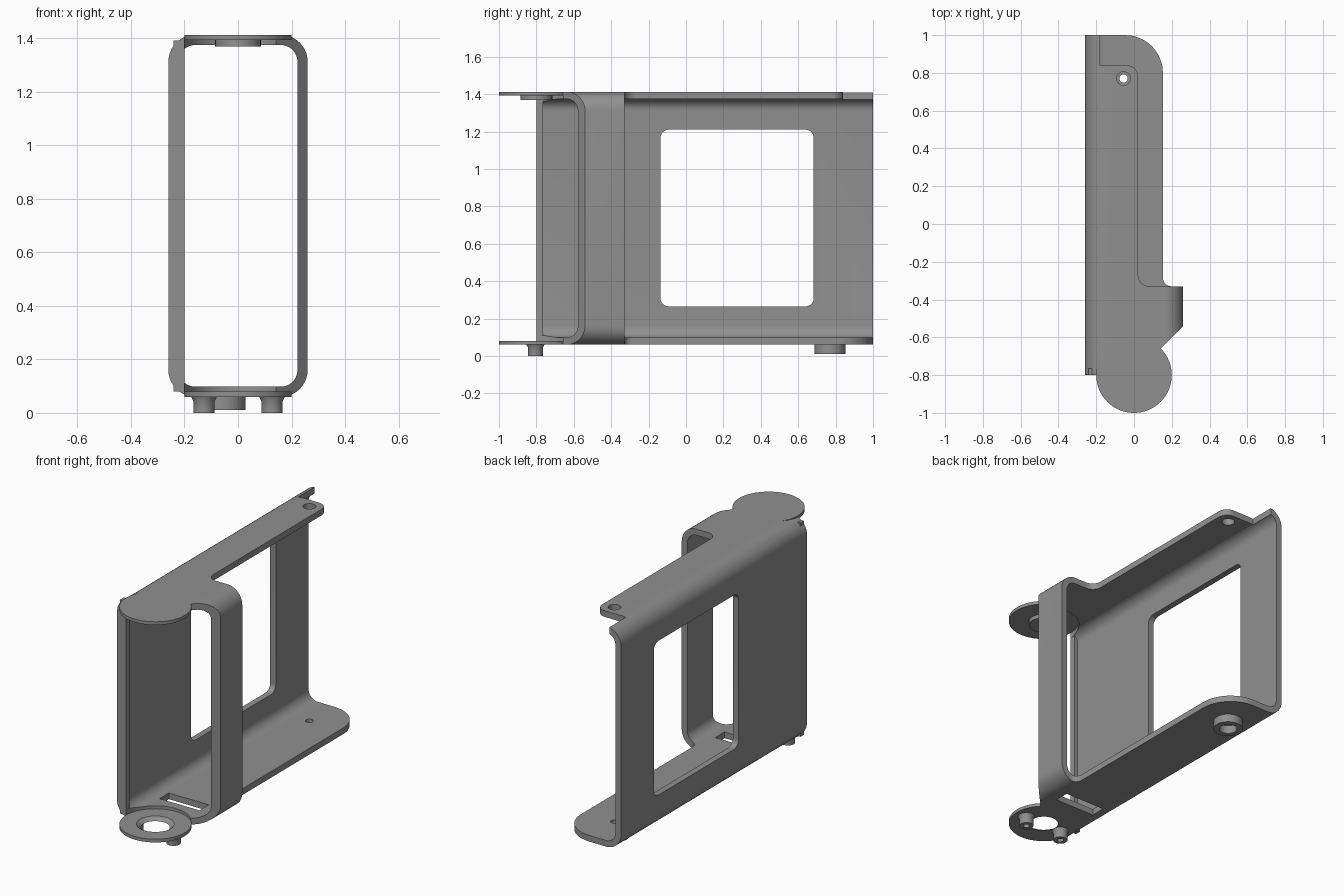
import bpy, bmesh
from math import sin, cos, tan, pi, radians
from mathutils import Vector, Matrix

if "Cube" in bpy.data.objects:
    bpy.data.objects.remove(bpy.data.objects["Cube"], do_unlink=True)

GREY = (0.28, 0.28, 0.28, 1)
grey = bpy.data.materials.new("plain_grey")
grey.use_nodes = True
grey.diffuse_color = GREY
grey.node_tree.nodes["Principled BSDF"].inputs["Base Color"].default_value = GREY


def make_object(name, bm):
    bmesh.ops.recalc_face_normals(bm, faces=bm.faces)
    mesh = bpy.data.meshes.new(name)
    bm.to_mesh(mesh)
    bm.free()
    mesh.materials.append(grey)
    ob = bpy.data.objects.new(name, mesh)
    bpy.context.collection.objects.link(ob)
    return ob


def rounded(corners, steps=10):
    """Turn (x, y, radius) corners into an outline with true fillets."""
    out = []
    for i, (x, y, r) in enumerate(corners):
        p = Vector((x, y))
        if r == 0:
            out.append(p)
            continue
        a = (Vector(corners[i - 1][:2]) - p).normalized()
        b = (Vector(corners[(i + 1) % len(corners)][:2]) - p).normalized()
        half = a.angle(b) / 2
        centre = p + (a + b).normalized() * r / sin(half)
        start = p + a * r / tan(half) - centre
        end = p + b * r / tan(half) - centre
        sweep = start.angle_signed(end)
        for k in range(steps + 1):
            t = -sweep * k / steps
            out.append(centre + Matrix.Rotation(t, 2) @ start)
    return out


def prism(name, outline, low, high, axis="z"):
    place = {"z": lambda u, v, w: (u, v, w),
             "y": lambda u, v, w: (u, w, v),
             "x": lambda u, v, w: (w, u, v)}[axis]
    bm = bmesh.new()
    face = bm.faces.new([bm.verts.new(place(p[0], p[1], low)) for p in outline])
    new = bmesh.ops.extrude_face_region(bm, geom=[face])["geom"]
    shift = Vector(place(0, 0, high - low))
    bmesh.ops.translate(bm, vec=shift, verts=[g for g in new if isinstance(g, bmesh.types.BMVert)])
    return make_object(name, bm)


def rect(x0, x1, y0, y1, r=0):
    return rounded([(x0, y0, r), (x1, y0, r), (x1, y1, r), (x0, y1, r)])


def lathe(name, profile, x, y, closed=False, steps=64):
    bm = bmesh.new()
    vs = [bm.verts.new((r, 0, z)) for r, z in profile]
    es = [bm.edges.new(pair) for pair in zip(vs, vs[1:])]
    if closed:
        es.append(bm.edges.new((vs[-1], vs[0])))
    bmesh.ops.spin(bm, geom=vs + es, axis=(0, 0, 1), cent=(0, 0, 0),
                   angle=2 * pi, steps=steps)
    bmesh.ops.remove_doubles(bm, verts=bm.verts, dist=1e-5)
    bmesh.ops.translate(bm, vec=(x, y, 0), verts=bm.verts)
    return make_object(name, bm)


def combine(target, tool, operation):
    mod = target.modifiers.new("combine", "BOOLEAN")
    mod.operation, mod.solver, mod.object = operation, "EXACT", tool
    bpy.context.view_layer.objects.active = target
    bpy.ops.object.modifier_apply(modifier=mod.name)
    bpy.data.objects.remove(tool, do_unlink=True)


def circle(x, y, r, n=32):
    return [(x + r * cos(2 * pi * i / n), y + r * sin(2 * pi * i / n)) for i in range(n)]


LOW, HIGH, THICK = 0.06, 1.412, 0.038
DISC_Y, DISC_R = -0.8, 0.2
PIN_X, PIN_Y = -0.055, 0.77

# Bent sheet: rounded tube running front to back
frame = prism("bracket_frame", rect(-0.26, 0.26, LOW, HIGH, 0.1), -1.1, 1.1, "y")
hollow = rect(-0.26 + THICK, 0.26 - THICK, LOW + THICK, HIGH - THICK, 0.062)
combine(frame, prism("hollow", hollow, -1.2, 1.2, "y"), "DIFFERENCE")

# Plan outline, leaving room for the round end discs
plan = [(-0.3, DISC_Y)]
plan += [(DISC_R * cos(radians(a)), DISC_Y + DISC_R * sin(radians(a)))
         for a in [180 - 135 * i / 24 for i in range(25)]]
plan += rounded([(0.3, -0.5, 0), (0.3, -0.33, 0), (0.153, -0.33, 0.045),
                 (0.153, 1, 0.2), (-0.3, 1, 0)])
combine(frame, prism("plan", plan, -0.2, 1.7), "INTERSECT")

# Narrower top flange with a stepped rear corner
trim = rounded([(0.4, -0.33, 0), (0.022, -0.33, 0.06), (0.022, 0.84, 0.06),
                (-0.18, 0.84, 0), (-0.18, 1.1, 0), (0.4, 1.1, 0)])
combine(frame, prism("top_trim", trim, 1.2, 1.6), "DIFFERENCE")

# Stiffening lip on the front edge of the wall
combine(frame, prism("lip", rect(-0.24, -0.2, DISC_Y, -0.765), 0.08, 1.39), "UNION")

# Openings: wall window, floor slot, pin holes
for tool in (prism("window", rect(-0.137, 0.683, 0.265, 1.21, 0.045), -0.4, -0.1, "x"),
             prism("slot", rect(-0.15, 0.12, -0.545, -0.455), 0, 0.3),
             prism("top_hole", circle(PIN_X, PIN_Y, 0.036), 1.2, 1.6),
             prism("floor_hole", circle(PIN_X, PIN_Y, 0.022), 0, 0.3)):
    combine(frame, tool, "DIFFERENCE")

# Round ends, bosses and pegs
parts = [frame]
parts.append(lathe("top_disc", [(0, HIGH), (DISC_R, HIGH), (DISC_R, 1.392), (0.085, 1.392),
                                (0.085, 1.368), (0, 1.368)], 0, DISC_Y))
parts.append(lathe("bottom_disc", [(0.08, LOW), (DISC_R, LOW), (DISC_R, 0.08), (0.105, 0.08)],
                   0, DISC_Y, closed=True))
parts.append(lathe("rear_boss", [(0.05, 0.01), (0.083, 0.01), (0.083, LOW), (0.05, LOW)],
                   PIN_X, PIN_Y, closed=True))
for side, x in (("right", -0.127), ("left", 0.127)):
    parts.append(lathe(side + "_peg", [(0, 0.02), (0.018, 0.02), (0.018, 0), (0.04, 0),
                                       (0.04, 0.045), (0.048, LOW), (0, LOW)],
                       x, -0.805, steps=32))

# Smooth the bends, keep the sheet edges crisp
bpy.ops.object.select_all(action="DESELECT")
for ob in parts:
    ob.select_set(True)
bpy.context.view_layer.objects.active = frame
bpy.ops.object.shade_smooth_by_angle(angle=radians(30))
